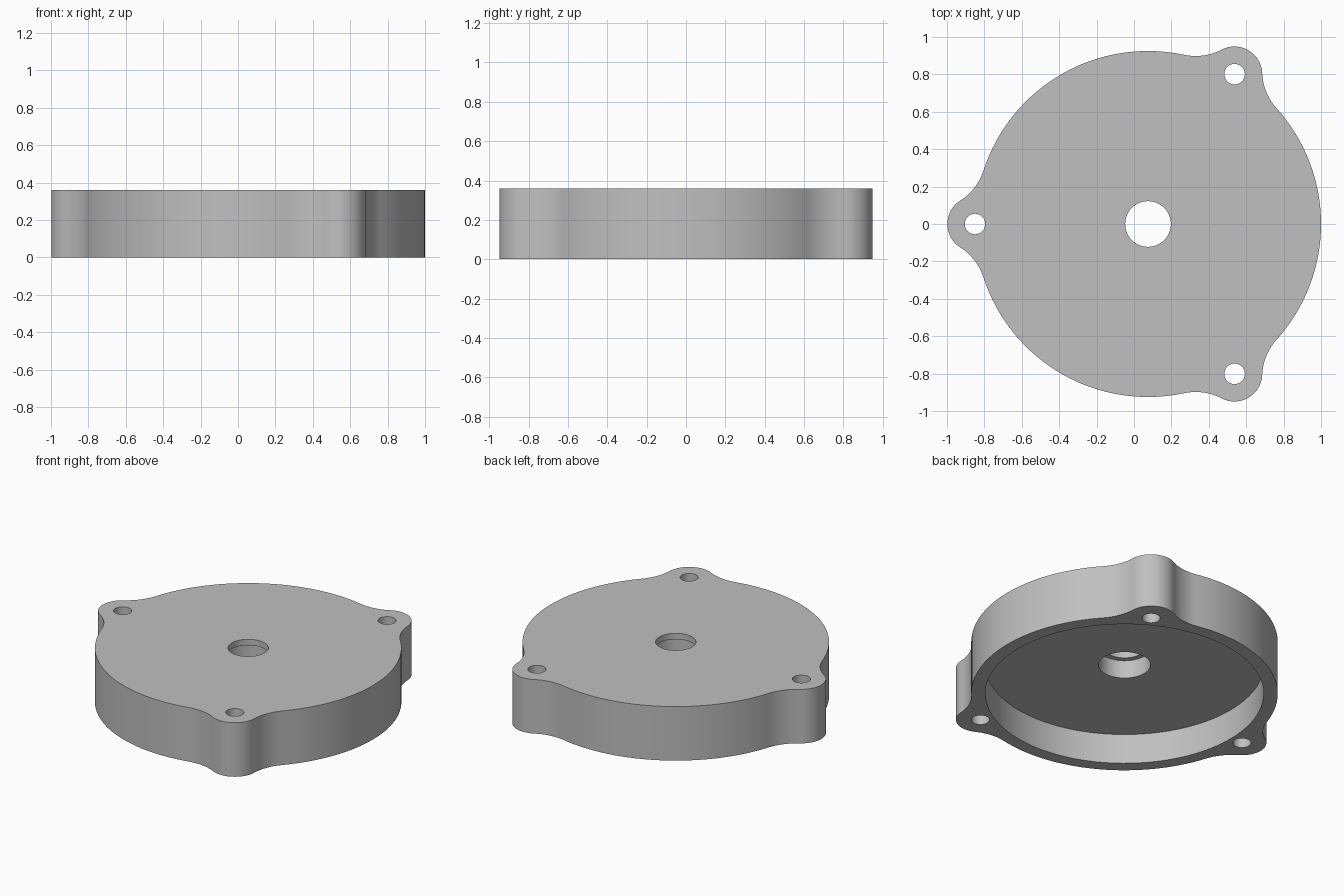
import bpy, bmesh
from math import cos, sin, pi, acos, atan2, radians
from mathutils import Vector, Matrix

if "Cube" in bpy.data.objects:
    bpy.data.objects.remove(bpy.data.objects["Cube"], do_unlink=True)

CENTRE = Vector((0.075, 0, 0))
DISC, EAR, FILLET = 0.925, 0.148, 0.30   # radii of the outline arcs
HEIGHT, CAVITY = 0.36, 0.20
EAR_ANGLES = [radians(a) for a in (60, 180, 300)]

grey = bpy.data.materials.new("grey metal")
grey.use_nodes = True
grey.diffuse_color = (0.53, 0.53, 0.53, 1)
grey.node_tree.nodes["Principled BSDF"].inputs["Base Color"].default_value = grey.diffuse_color


def arc(centre, radius, start, end, steps):
    """Points along an arc, without the last one."""
    return [Vector((centre[0] + radius * cos(start + (end - start) * i / steps),
                    centre[1] + radius * sin(start + (end - start) * i / steps), 0))
            for i in range(steps)]


def prism(name, points, z0, z1):
    """Upright solid with the given outline."""
    bm = bmesh.new()
    base = bm.faces.new([bm.verts.new(CENTRE + p + Vector((0, 0, z0))) for p in points])
    top = bmesh.ops.extrude_face_region(bm, geom=[base])["geom"]
    bmesh.ops.translate(bm, vec=(0, 0, z1 - z0),
                        verts=[g for g in top if isinstance(g, bmesh.types.BMVert)])
    bmesh.ops.recalc_face_normals(bm, faces=bm.faces)
    mesh = bpy.data.meshes.new(name)
    bm.to_mesh(mesh)
    bm.free()
    mesh.materials.append(grey)
    obj = bpy.data.objects.new(name, mesh)
    bpy.context.collection.objects.link(obj)
    return obj


# One third of the outline: fillet, ear, fillet, stretch of disc
a = acos(1 - (EAR**2 + 2 * EAR * FILLET) / (2 * DISC * (DISC + FILLET)))
fx, fy = (DISC + FILLET) * cos(a), (DISC + FILLET) * sin(a)
b = atan2(fy, fx - DISC)
third = (arc((fx, -fy), FILLET, -pi - a, -pi - b, 12)
         + arc((DISC, 0), EAR, -b, b, 24)
         + arc((fx, fy), FILLET, pi + b, pi + a, 12)
         + arc((0, 0), DISC, a, 2 * pi / 3 - a, 32))
outline = [Matrix.Rotation(t, 3, 'Z') @ p for t in EAR_ANGLES for p in third]
housing = prism("flanged_cover", outline, 0, HEIGHT)


def cut(name, x, y, radius, z0, z1, steps):
    """Bore a round hole in the housing."""
    cutter = prism(name, arc((x, y), radius, 0, 2 * pi, steps), z0, z1)
    cutter.hide_render = True
    mod = housing.modifiers.new(name, 'BOOLEAN')
    mod.operation, mod.solver, mod.object = 'DIFFERENCE', 'EXACT', cutter
    bpy.context.view_layer.objects.active = housing
    bpy.ops.object.modifier_apply(modifier=mod.name)
    bpy.data.objects.remove(cutter, do_unlink=True)


# Hollow underside, stepped centre bore and screw holes
cut("cavity", 0, 0, 0.84, -0.1, CAVITY, 128)
cut("counterbore", 0, 0, 0.157, 0.1, 0.32, 64)
cut("centre_hole", 0, 0, 0.122, 0.1, 0.5, 64)
for t in EAR_ANGLES:
    cut("screw_hole", DISC * cos(t), DISC * sin(t), 0.055, -0.1, 0.5, 32)

# Smooth curved walls, sharp rims
bpy.ops.object.select_all(action='DESELECT')
housing.select_set(True)
bpy.context.view_layer.objects.active = housing
bpy.ops.object.shade_smooth_by_angle(angle=radians(30))
